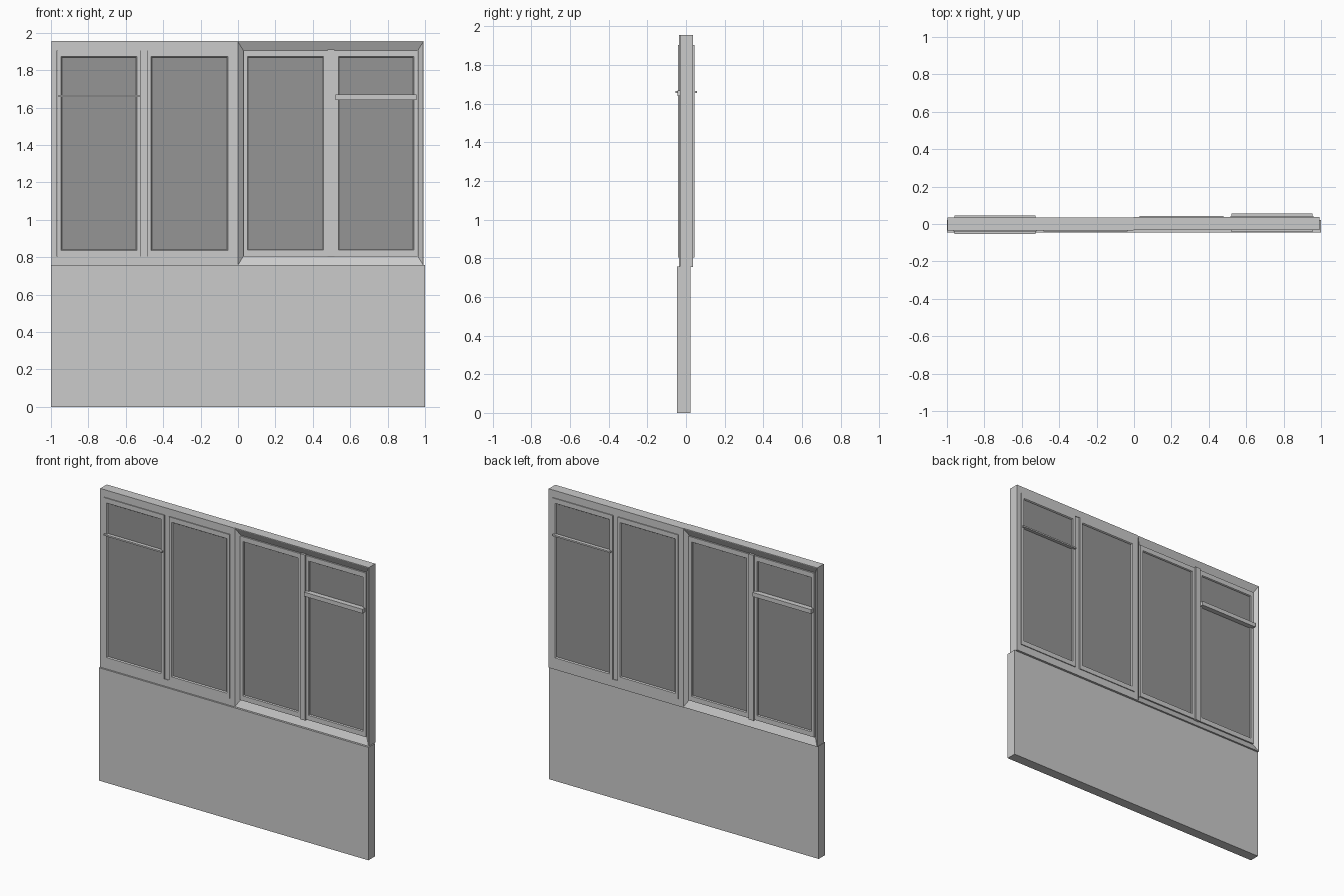
import bpy, bmesh
from math import pi
from mathutils import Matrix

if "Cube" in bpy.data.objects:
    bpy.data.objects.remove(bpy.data.objects["Cube"])

glass_mat = bpy.data.materials.new("glass_grey")
glass_mat.diffuse_color = (0.3, 0.3, 0.3, 1)
glass_mat.use_nodes = True
glass_mat.node_tree.nodes["Principled BSDF"].inputs["Base Color"].default_value = glass_mat.diffuse_color


def finish(bm, name, matrix=Matrix(), mat=None):
    bmesh.ops.recalc_face_normals(bm, faces=bm.faces)
    me = bpy.data.meshes.new(name)
    bm.to_mesh(me)
    bm.free()
    ob = bpy.data.objects.new(name, me)
    ob.matrix_world = matrix
    bpy.context.collection.objects.link(ob)
    if mat:
        me.materials.append(mat)
    return ob


def box(name, x0, x1, y0, y1, z0, z1, matrix=Matrix(), mat=None):
    bm = bmesh.new()
    bmesh.ops.create_cube(bm, size=1)
    for v in bm.verts:
        v.co = ((x0 + x1) / 2 + v.co.x * (x1 - x0),
                (y0 + y1) / 2 + v.co.y * (y1 - y0),
                (z0 + z1) / 2 + v.co.z * (z1 - z0))
    return finish(bm, name, matrix, mat)


def mitred_ring(name, x0, x1, z0, z1, profile, matrix):
    """Closed section of (x inset, z inset, y) swept round a rectangle."""
    bm = bmesh.new()
    loops = [[bm.verts.new(p) for p in
              ((x0 + i, y, z0 + k), (x1 - i, y, z0 + k),
               (x1 - i, y, z1 - k), (x0 + i, y, z1 - k))]
             for i, k, y in profile]
    for n, a in enumerate(loops):
        b = loops[(n + 1) % len(loops)]
        for c in range(4):
            d = (c + 1) % 4
            bm.faces.new((a[c], a[d], b[d], b[c]))
    return finish(bm, name, matrix)


# flat on the front, splayed reveal on the back
FRAME = [(0, 0, -.034), (.031, .05, -.034), (.031, .05, .012),
         (.003, .004, .035), (0, 0, .035)]
# sash with a small lip round the glass on both faces
SASH = [(0, 0, -.04), (.02, .032, -.04), (.025, .036, -.034), (.025, .036, .017),
        (.021, .033, .022), (0, 0, .022)]


def window(side, m):
    mitred_ring(side + "_frame", -.4975, .4975, .755, 1.955, FRAME, m)
    box(side + "_mullion", -.021, .016, -.03, .03, .8, 1.91, m)
    for tag, a, b in (("outer", -.466, -.021), ("inner", .016, .466)):
        mitred_ring(f"{side}_{tag}_sash", a, b, .805, 1.905, SASH, m)
        box(f"{side}_{tag}_glass", a + .02, b - .02, -.03, .012, .83, 1.88, m, glass_mat)
    # horizontal glazing bar, slim on the front, deeper on the back
    box(side + "_front_bar", -.459, -.026, -.053, -.025, 1.656, 1.666, m)
    box(side + "_back_bar", -.459, -.026, .008, .046, 1.641, 1.669, m)


# the second window is the first one turned to face the other way
window("left", Matrix.Translation((-.5, -.001, 0)))
window("right", Matrix.Translation((.495, .003, 0)) @ Matrix.Rotation(pi, 4, 'Z'))

# solid wall panel under the windows
box("lower_wall", -1, 1, -.046, .022, 0, .757)
